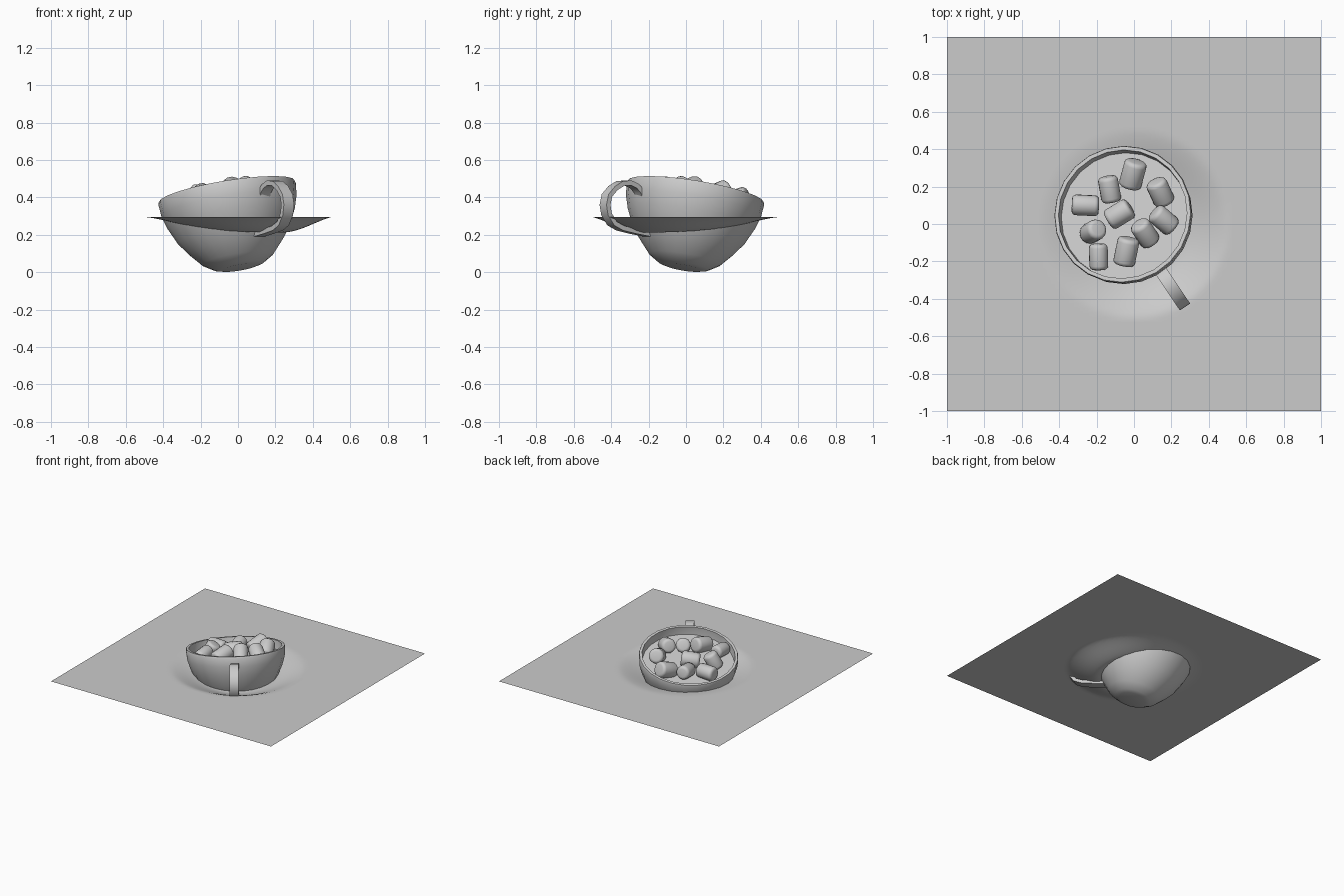
import bpy, bmesh, math
from mathutils import Vector, Matrix

if "Cube" in bpy.data.objects:
    bpy.data.objects.remove(bpy.data.objects["Cube"])

# Cup frame: base centre, axis leaning towards -x +y
TILT = math.radians(13)
D = Vector((-1, 1, 0)).normalized()
AXIS = D * math.sin(TILT) + Vector((0, 0, math.cos(TILT)))
CUP = Matrix.Translation((0.006, -0.014, 0.024)) @ \
    Vector((0, 0, 1)).rotation_difference(AXIS).to_matrix().to_4x4()


def finish(name, bm, angle=40, matrix=None):
    bmesh.ops.recalc_face_normals(bm, faces=bm.faces)
    if matrix:
        bm.transform(matrix)
    me = bpy.data.meshes.new(name)
    bm.to_mesh(me)
    bm.free()
    ob = bpy.data.objects.new(name, me)
    bpy.context.collection.objects.link(ob)
    bpy.ops.object.select_all(action='DESELECT')
    ob.select_set(True)
    bpy.context.view_layer.objects.active = ob
    bpy.ops.object.shade_smooth_by_angle(angle=math.radians(angle))
    return ob


def lathe(name, profile, segments, matrix):
    bm = bmesh.new()
    vs = [bm.verts.new((r, 0, h)) for r, h in profile]
    es = [bm.edges.new(p) for p in zip(vs, vs[1:])]
    bmesh.ops.spin(bm, geom=vs + es, cent=(0, 0, 0), axis=(0, 0, 1),
                   angle=math.tau, steps=segments)
    bmesh.ops.remove_doubles(bm, verts=bm.verts, dist=1e-4)
    return finish(name, bm, 50, matrix)


# Dented square sheet the cup sinks into
bm = bmesh.new()
bmesh.ops.create_grid(bm, x_segments=80, y_segments=80, size=1)
for v in bm.verts:
    r = math.hypot(v.co.x, v.co.y)
    depth = max(0.02, 0.06 + 0.06 * (v.co.x - v.co.y))
    t = min(1, max(0, (0.5 - r) / 0.22))
    v.co.z = 0.295 - depth * (0.65 * t + 0.35 * t * t * (3 - 2 * t))
finish("sheet", bm, 60)

# Cup bowl with an inner wall
lathe("cup", [(0, 0), (0.1, 0), (0.135, 0.009), (0.195, 0.047), (0.255, 0.115),
              (0.302, 0.178), (0.345, 0.27), (0.366, 0.34), (0.372, 0.405),
              (0.368, 0.418), (0.348, 0.418), (0.343, 0.34), (0.32, 0.27),
              (0.28, 0.19), (0.2, 0.08), (0.1, 0.03), (0, 0.03)], 24, CUP)

# Drink surface, parallel to the rim
lathe("drink", [(0, 0.35), (0.346, 0.35)], 24, CUP)

# Handle: flat strip swept along a hook, points are (world y, world z)
path = [(-0.235, 0.385), (-0.25, 0.43), (-0.275, 0.46), (-0.31, 0.477),
        (-0.35, 0.475), (-0.39, 0.45), (-0.423, 0.41), (-0.433, 0.36),
        (-0.425, 0.31), (-0.395, 0.26), (-0.35, 0.235), (-0.28, 0.218),
        (-0.19, 0.2)]
u = Vector((0.31, -0.46, 0)).normalized()
w = Vector((-u.y, u.x, 0))
pts = [Vector((-0.06 - (y - 0.05) * 0.674, y, z)) for y, z in path]
bm = bmesh.new()
rings = []
for i, p in enumerate(pts):
    tan = (pts[min(i + 1, len(pts) - 1)] - pts[max(i - 1, 0)]).normalized()
    n = tan.cross(w).normalized()
    rings.append([bm.verts.new(p + w * a * 0.033 + n * b * 0.013)
                  for a, b in ((-1, -1), (1, -1), (1, 1), (-1, 1))])
for a, b in zip(rings, rings[1:]):
    for k in range(4):
        bm.faces.new((a[k], a[(k + 1) % 4], b[(k + 1) % 4], b[k]))
bm.faces.new(rings[0])
bm.faces.new(rings[-1])
finish("handle", bm, 45)

# Marshmallows: x, y, heading, pitch (degrees), radius, length
sweets = [(-0.02, 0.28, 70, 25, 0.062, 0.15), (-0.145, 0.2, 98, 20, 0.054, 0.14),
          (-0.275, 0.115, 178, 10, 0.056, 0.145), (-0.09, 0.065, 30, 5, 0.06, 0.14),
          (0.13, 0.18, 112, 35, 0.058, 0.14), (-0.232, -0.028, 10, 55, 0.056, 0.13),
          (0.15, 0.03, 140, 30, 0.056, 0.14), (0.05, -0.04, 122, 40, 0.056, 0.14),
          (-0.05, -0.138, 75, 20, 0.06, 0.15), (-0.2, -0.165, 90, 15, 0.051, 0.14)]
for i, (x, y, head, pitch, r, length) in enumerate(sweets):
    bm = bmesh.new()
    bmesh.ops.create_cone(bm, cap_ends=True, segments=14, radius1=r, radius2=r,
                          depth=length)
    caps = [e for e in bm.edges if abs(e.verts[0].co.z - e.verts[1].co.z) < 1e-5]
    bmesh.ops.bevel(bm, geom=caps, offset=0.022, segments=3, profile=0.5,
                    affect='EDGES')
    place = Matrix.Translation((x + 0.068, y - 0.06, 0.392)) @ \
        Matrix.Rotation(math.radians(head), 4, 'Z') @ \
        Matrix.Rotation(math.radians(90 - pitch), 4, 'Y')
    finish("marshmallow_%d" % (i + 1), bm, 50, CUP @ place)
